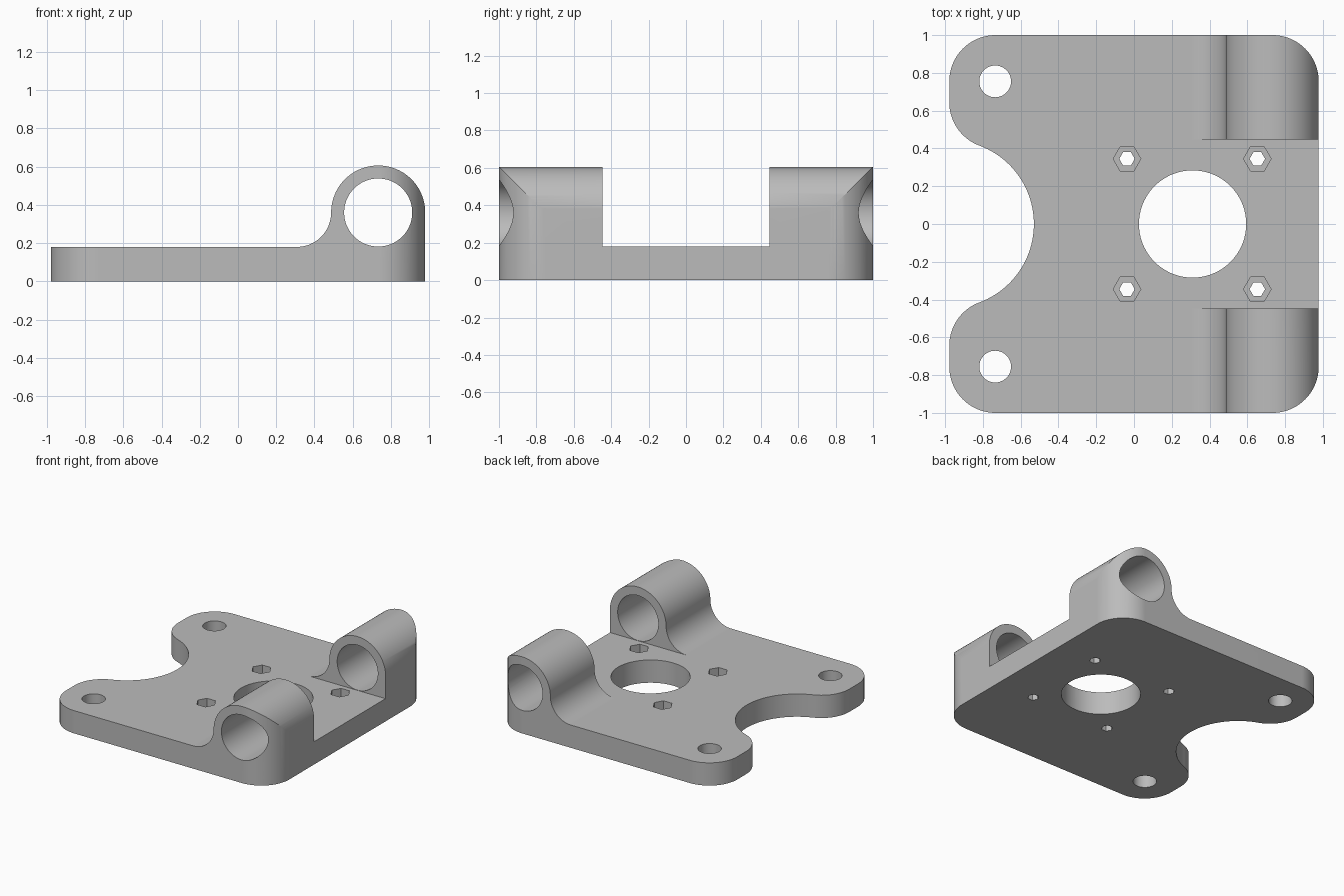
import bpy, bmesh
from math import cos, sin, pi, radians, atan2, degrees, sqrt

default = bpy.data.objects.get("Cube")
if default:
    bpy.data.objects.remove(default, do_unlink=True)

HALF_X, HALF_Y = 0.978, 1.0
PLATE = 0.18          # plate thickness
CORNER = 0.245        # outer corner radius
LUG_X, LUG_Z = HALF_X - CORNER, 0.36
GAP = 0.447           # half the space between the lugs

grey = bpy.data.materials.new("plain grey")
grey.use_nodes = True
grey.diffuse_color = (0.5, 0.5, 0.5, 1)
grey.node_tree.nodes["Principled BSDF"].inputs["Base Color"].default_value = (0.5, 0.5, 0.5, 1)


def arc(cx, cy, r, start, end, steps=24):
    """Points along an arc, angles in degrees."""
    angles = [radians(start + (end - start) * i / steps) for i in range(steps + 1)]
    return [(cx + r * cos(a), cy + r * sin(a)) for a in angles]


def disc(cx, cy, r, sides=72):
    return arc(cx, cy, r, 0, 360, sides)[:-1]


def prism(name, outline, low, high, along_y=False):
    """Extrude a closed outline along z, or along y when it is an x-z outline."""
    bm = bmesh.new()
    place = (lambda p, d: (p[0], d, p[1])) if along_y else (lambda p, d: (p[0], p[1], d))
    base = [bm.verts.new(place(p, low)) for p in outline]
    top = [bm.verts.new(place(p, high)) for p in outline]
    bm.faces.new(base)
    bm.faces.new(top)
    for i in range(len(base)):
        j = (i + 1) % len(base)
        bm.faces.new((base[i], base[j], top[j], top[i]))
    bmesh.ops.recalc_face_normals(bm, faces=bm.faces)
    mesh = bpy.data.meshes.new(name)
    bm.to_mesh(mesh)
    bm.free()
    mesh.materials.append(grey)
    obj = bpy.data.objects.new(name, mesh)
    bpy.context.collection.objects.link(obj)
    return obj


def combine(target, tool, operation):
    """Apply a boolean and discard the helper."""
    tool.hide_render = True
    mod = target.modifiers.new("cut", "BOOLEAN")
    mod.solver, mod.operation, mod.object = "EXACT", operation, tool
    bpy.context.view_layer.objects.active = target
    bpy.ops.object.modifier_apply(modifier=mod.name)
    bpy.data.objects.remove(tool, do_unlink=True)


# Side profile: plate, concave fillet and rounded lug
lug_r = CORNER + 0.001
fillet = LUG_Z - PLATE
profile = [(-1.1, 0), (LUG_X + lug_r, 0)]
profile += arc(LUG_X, LUG_Z, lug_r, 0, 180, 48)
profile += arc(LUG_X - lug_r - fillet, LUG_Z, fillet, 0, -90)[1:]
profile += [(-1.1, PLATE)]
bracket = prism("bracket", profile, -1.1, 1.1, along_y=True)

# Plan outline: rounded corners and the scooped edge between two ears
scoop_r = 0.443
ear_x = CORNER - HALF_X
ear_y = sqrt((scoop_r + CORNER) ** 2 - (ear_x + HALF_X - 0.005) ** 2)
scoop_x = -HALF_X + 0.005
lean = degrees(atan2(ear_y, ear_x - scoop_x))
side_y = HALF_Y - CORNER
plan = arc(LUG_X, side_y, CORNER, 0, 90)
plan += arc(ear_x, side_y, CORNER, 90, 180)
plan += arc(ear_x, ear_y, CORNER, 180, 180 + lean)
plan += arc(scoop_x, 0, scoop_r, lean, -lean, 48)[1:-1]
plan += arc(ear_x, -ear_y, CORNER, 180 - lean, 180)
plan += arc(ear_x, -side_y, CORNER, 180, 270)
plan += arc(LUG_X, -side_y, CORNER, 270, 360)
combine(bracket, prism("plan_shape", plan, -0.1, 0.8), "INTERSECT")

# Space between the lugs
gap = [(0.2, -GAP), (1.2, -GAP), (1.2, GAP), (0.2, GAP)]
combine(bracket, prism("lug_gap", gap, PLATE, 0.8), "DIFFERENCE")

# Bore through both lugs
bore = disc(LUG_X, LUG_Z, 0.178)
combine(bracket, prism("lug_bore", bore, -1.2, 1.2, along_y=True), "DIFFERENCE")

# Centre opening and ear holes
holes = [(0.31, 0, 0.284), (-0.735, 0.755, 0.084), (-0.735, -0.755, 0.084)]
for x, y, r in holes:
    combine(bracket, prism("round_hole", disc(x, y, r), -0.1, 0.3), "DIFFERENCE")

# Hexagonal nut pockets with smaller through holes
for x in (-0.037, 0.653):
    for y in (-0.345, 0.345):
        combine(bracket, prism("nut_pocket", disc(x, y, 0.073, 6), 0.09, 0.3), "DIFFERENCE")
        combine(bracket, prism("screw_hole", disc(x, y, 0.041, 6), -0.1, 0.3), "DIFFERENCE")

# Smooth curved walls, keep the flats crisp
bpy.ops.object.select_all(action="DESELECT")
bracket.select_set(True)
bpy.context.view_layer.objects.active = bracket
bpy.ops.object.shade_smooth_by_angle(angle=radians(30))
weighted = bracket.modifiers.new("weighted normals", "WEIGHTED_NORMAL")
weighted.keep_sharp = True
